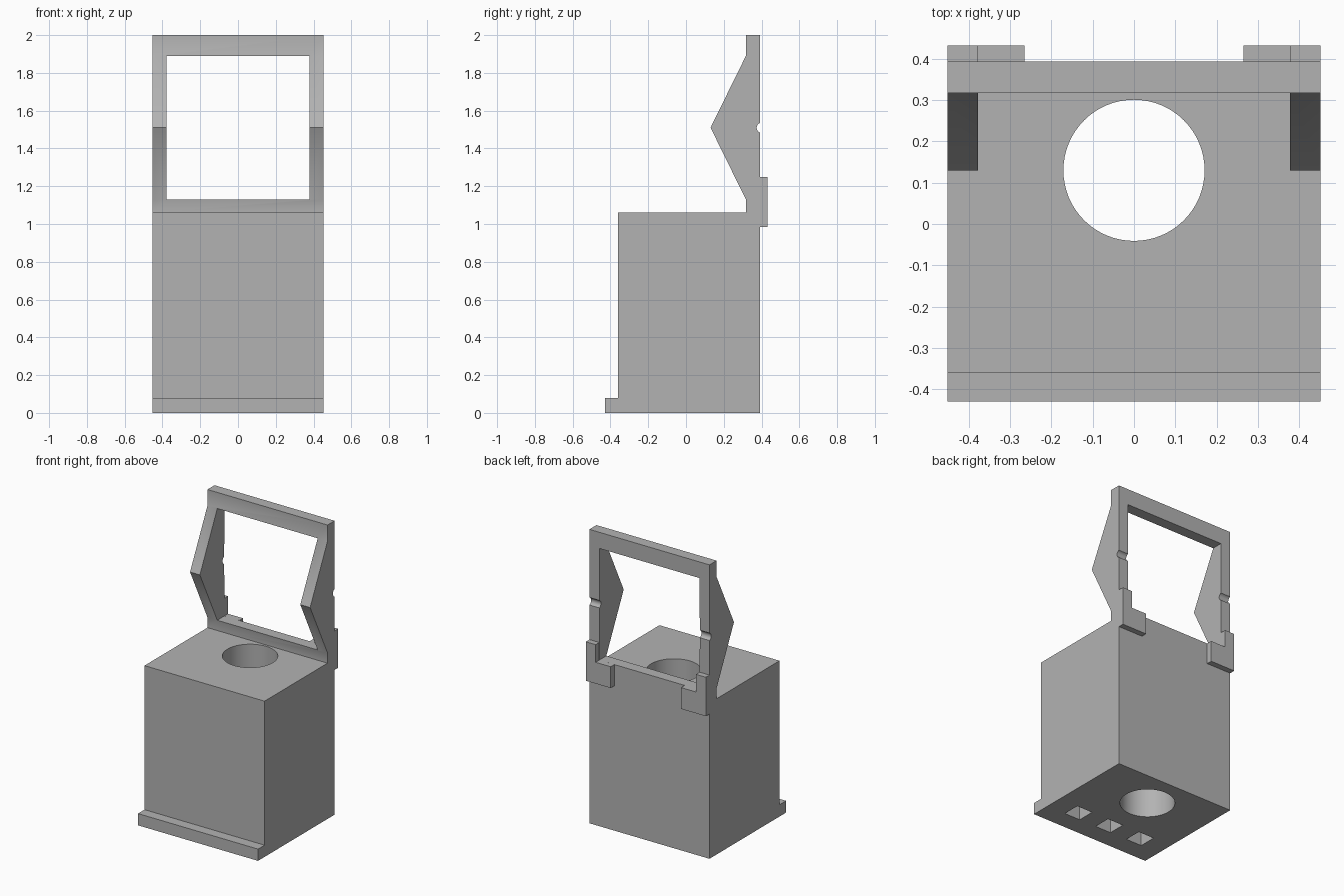
import bpy, bmesh, math
from mathutils import Matrix, Vector

cube = bpy.data.objects.get("Cube")
if cube:
    bpy.data.objects.remove(cube, do_unlink=True)

grey = bpy.data.materials.new("plain grey")
grey.use_nodes = True
colour = (0.45, 0.45, 0.45, 1)
grey.diffuse_color = colour
grey.node_tree.nodes["Principled BSDF"].inputs["Base Color"].default_value = colour

HALF = 0.452          # half width of the whole stand
INNER = 0.378         # half width of the frame opening
BACK, REAR = 0.393, 0.432
TOP = 1.06            # top of the block
SILL, HEAD = 1.13, 1.89
MID = (SILL + HEAD) / 2


def make_object(name, bm):
    bmesh.ops.recalc_face_normals(bm, faces=bm.faces)
    mesh = bpy.data.meshes.new(name)
    bm.to_mesh(mesh)
    bm.free()
    mesh.materials.append(grey)
    obj = bpy.data.objects.new(name, mesh)
    bpy.context.collection.objects.link(obj)
    return obj


def extrude(name, points, offset):
    """Sweep a closed outline along an offset."""
    bm = bmesh.new()
    face = bm.faces.new([bm.verts.new(p) for p in points])
    swept = bmesh.ops.extrude_face_region(bm, geom=[face])["geom"]
    verts = [v for v in swept if isinstance(v, bmesh.types.BMVert)]
    bmesh.ops.translate(bm, verts=verts, vec=offset)
    return make_object(name, bm)


def side_profile(name, outline):
    return extrude(name, [(-HALF, y, z) for y, z in outline], (2 * HALF, 0, 0))


def box(name, size, centre):
    bm = bmesh.new()
    bmesh.ops.create_cube(bm, size=1, matrix=Matrix.Translation(centre) @ Matrix.Diagonal((*size, 1)))
    return make_object(name, bm)


def cut(target, cutter):
    bpy.context.view_layer.objects.active = target
    mod = target.modifiers.new("cut", "BOOLEAN")
    mod.operation, mod.solver, mod.object = "DIFFERENCE", "EXACT", cutter
    bpy.ops.object.modifier_apply(modifier=mod.name)
    bpy.data.objects.remove(cutter, do_unlink=True)


def smooth(obj):
    bpy.ops.object.select_all(action="DESELECT")
    obj.select_set(True)
    bpy.context.view_layer.objects.active = obj
    bpy.ops.object.shade_smooth_by_angle(angle=math.radians(30))


# Block with a front lip
block = side_profile("block", [(-0.43, 0), (BACK, 0), (BACK, TOP), (-0.36, TOP),
                               (-0.36, 0.08), (-0.43, 0.08)])

# Round hole straight through
bm = bmesh.new()
bmesh.ops.create_cone(bm, cap_ends=True, segments=64, radius1=0.171, radius2=0.171,
                      depth=3, matrix=Matrix.Translation((0, 0.13, 0.5)))
cut(block, make_object("round_cutter", bm))

# Three square sockets in the underside
for i in (-1, 0, 1):
    cut(block, box("socket_cutter", (0.12, 0.12, 0.5), (0.25 * i, -0.24, 0)))
smooth(block)

# Upright frame with pointed cheeks and a small round groove across the back
groove = [(BACK + 0.008 - 0.027 * math.sin(a), MID - 0.027 * math.cos(a))
          for a in [math.radians(20 + 14 * k) for k in range(11)]]
frame = side_profile("frame", [(0.317, 2), (0.317, HEAD), (0.13, MID), (0.317, SILL),
                               (0.317, TOP), (BACK, TOP)] + groove + [(BACK, 2)])
cut(frame, box("opening_cutter", (2 * INNER, 1, HEAD - SILL), (0, 0.3, MID)))
smooth(frame)

# L-shaped plates at the rear corners
for side, name in ((1, "left_rear_plate"), (-1, "right_rear_plate")):
    outline = [(0.265, 0.985), (HALF, 0.985), (HALF, 1.25), (INNER, 1.25),
               (INNER, SILL), (0.265, SILL)]
    extrude(name, [(side * x, BACK, z) for x, z in outline], (0, REAR - BACK, 0))
